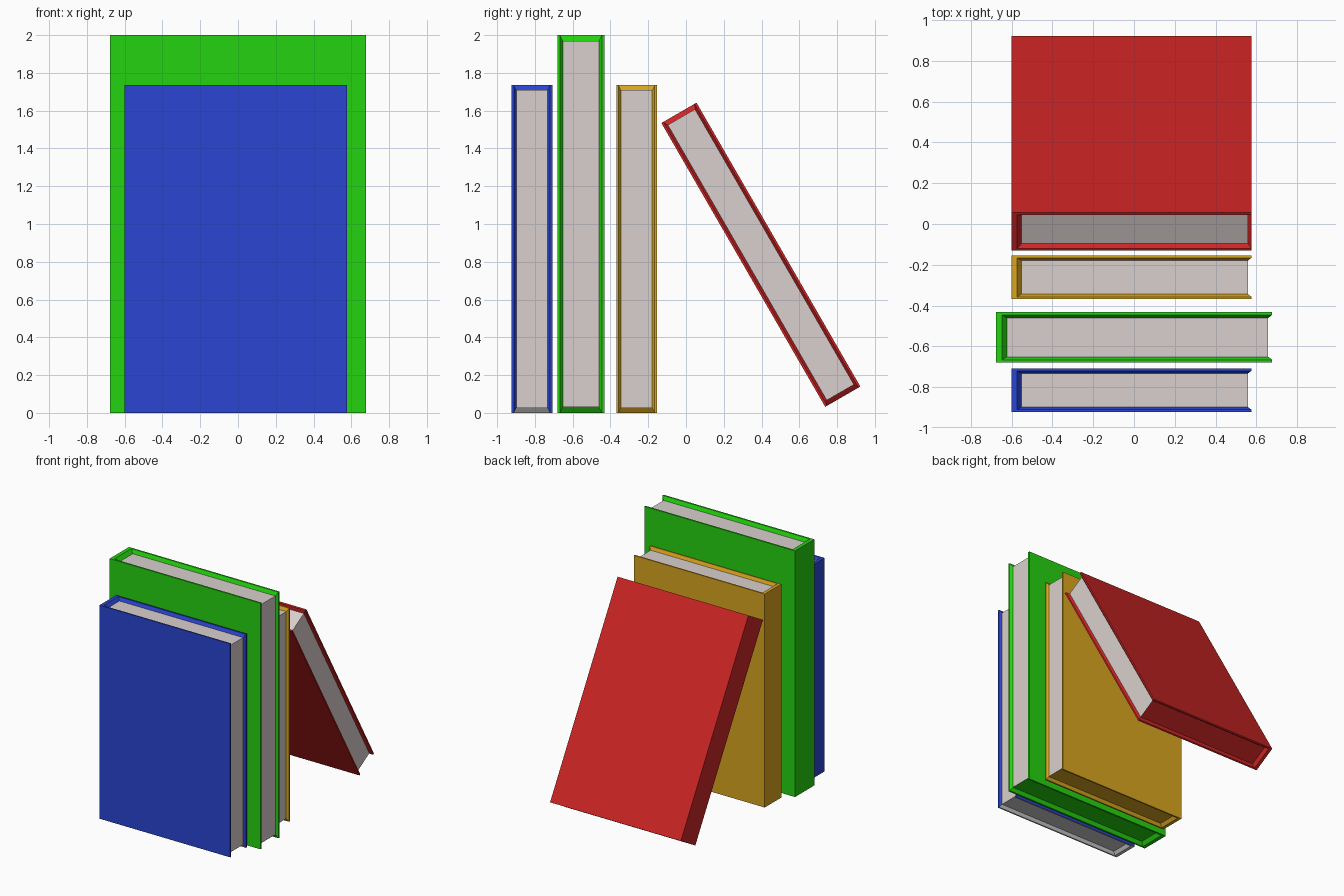
import bpy, bmesh
from math import radians
from mathutils import Matrix

if "Cube" in bpy.data.objects:
    bpy.data.objects.remove(bpy.data.objects["Cube"])


def material(name, rgb):
    m = bpy.data.materials.new(name)
    m.diffuse_color = (*rgb, 1)
    m.use_nodes = True
    m.node_tree.nodes["Principled BSDF"].inputs["Base Color"].default_value = m.diffuse_color
    return m


PAPER = material("paper", (0.70, 0.63, 0.61))
GREY = material("plain_grey", (0.6, 0.6, 0.6))

# Box faces as corner loops (each corner is an x, y, z choice of low or high)
SPINE = [(0, 0, 0), (0, 0, 1), (0, 1, 1), (0, 1, 0)]
FRONT_BOARD = [(0, 0, 0), (1, 0, 0), (1, 0, 1), (0, 0, 1)]
BACK_BOARD = [(0, 1, 0), (0, 1, 1), (1, 1, 1), (1, 1, 0)]
FORE_EDGE = [(1, 0, 0), (1, 1, 0), (1, 1, 1), (1, 0, 1)]
TOP = [(0, 0, 1), (1, 0, 1), (1, 1, 1), (0, 1, 1)]
BOTTOM = [(0, 0, 0), (0, 1, 0), (1, 1, 0), (1, 0, 0)]


def book(name, rgb, matrix, scale=1.0, grey_bottom=False):
    """Closed book: spine on -x, page block sunk into a bevelled cover."""
    w, t, h = 1.176, 0.215, 1.735
    bm = bmesh.new()

    def corners(x, y, z):
        return {(i, j, k): bm.verts.new((x[i] * scale, y[j] * scale, z[k] * scale))
                for i in (0, 1) for j in (0, 1) for k in (0, 1)}

    # Nested corner sets: cover outside, inner rim line, page block
    shells = [corners((0, w), (0, t), (0, h)),
              corners((0.027, w), (0.012, t - 0.012), (0, h)),
              corners((0.047, w - 0.017), (0.025, t - 0.025), (0.026, h - 0.026))]
    outer, rim, pages = shells

    def face(verts, mat):
        bm.faces.new(verts).material_index = mat

    # Spine and boards
    for loop in (SPINE, FRONT_BOARD, BACK_BOARD):
        face([outer[c] for c in loop], 0)

    # Open sides: rim, sloped lip and page surface
    opened = ((FORE_EDGE, 1, 0), (TOP, 1, 0),
              (BOTTOM, 2 if grey_bottom else 0, 2 if grey_bottom else 0))
    for loop, page_mat, lip_mat in opened:
        face([pages[c] for c in loop], page_mat)
        for a, b in zip(loop, loop[1:] + loop[:1]):
            shared = loop is FORE_EDGE and a[2] == b[2]
            shared = shared or (loop is not FORE_EDGE and a[0] == b[0] == 1)
            if shared:      # edge between two open sides has no rim
                continue
            for s, n in zip(shells, shells[1:]):
                face([s[a], s[b], n[b], n[a]], lip_mat)

    bmesh.ops.recalc_face_normals(bm, faces=bm.faces[:])
    bm.transform(matrix)
    mesh = bpy.data.meshes.new(name)
    bm.to_mesh(mesh)
    bm.free()
    for m in (material(name + "_cover", rgb), PAPER, GREY):
        mesh.materials.append(m)
    bpy.context.collection.objects.link(bpy.data.objects.new(name, mesh))


# Three upright books
book("blue_book", (0.024, 0.06, 0.65), Matrix.Translation((-0.6, -0.923, 0)), grey_bottom=True)
book("green_book", (0.018, 0.65, 0.005), Matrix.Translation((-0.678, -0.68, 0)), scale=2 / 1.735)
book("yellow_book", (0.70, 0.38, 0.014), Matrix.Translation((-0.6, -0.369, 0)))

# Leaning book
book("red_leaning_book", (0.62, 0.018, 0.018),
     Matrix.Translation((-0.6, 0.737, 0.032)) @ Matrix.Rotation(radians(30), 4, 'X'))
